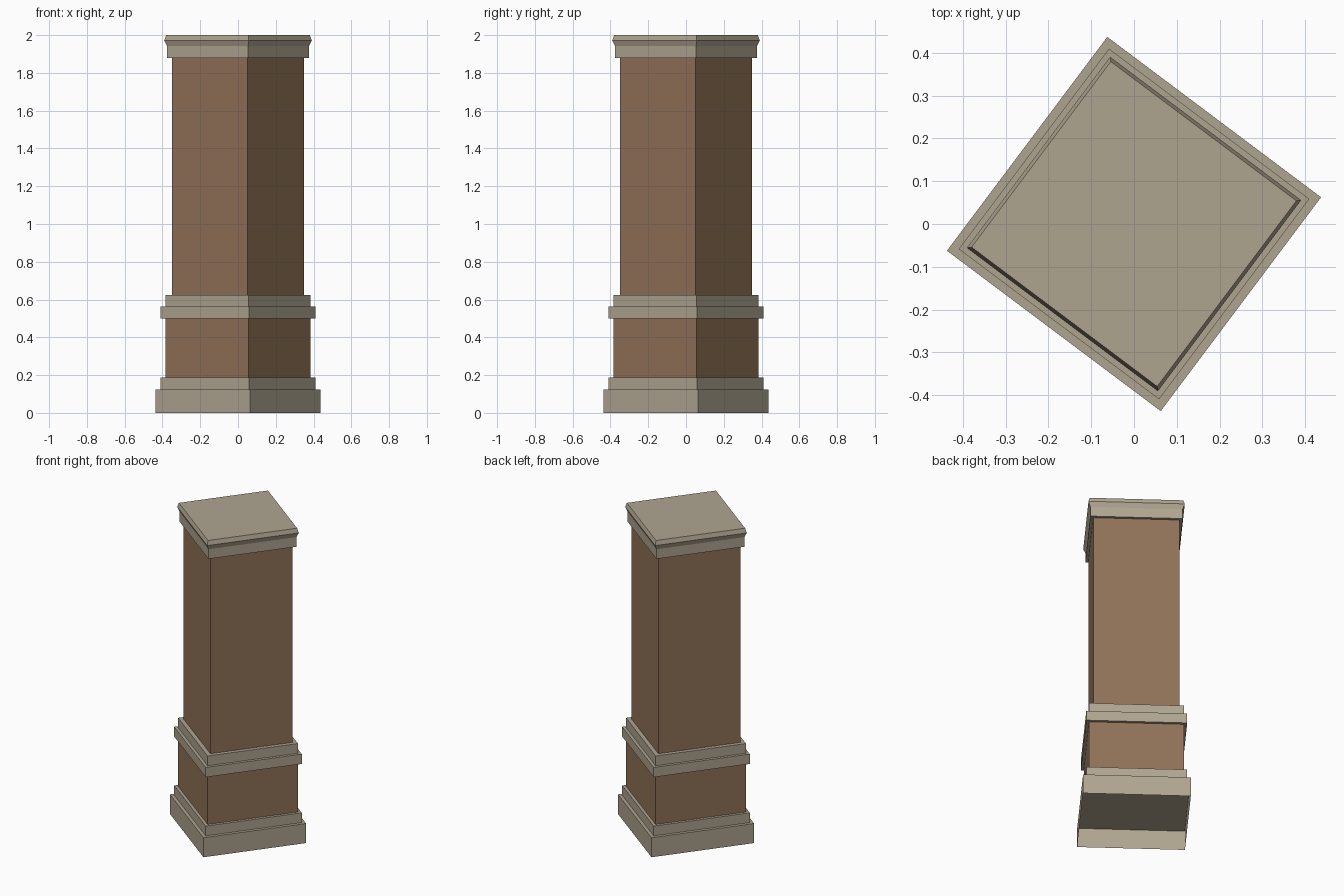
import bpy, bmesh, math

if "Cube" in bpy.data.objects:
    bpy.data.objects.remove(bpy.data.objects["Cube"])

# Corner direction of the turned square (3-4-5 rotation)
ANGLE = math.atan2(1, 7)


def material(name, rgb):
    m = bpy.data.materials.new(name)
    m.diffuse_color = (*rgb, 1)
    m.use_nodes = True
    m.node_tree.nodes["Principled BSDF"].inputs["Base Color"].default_value = m.diffuse_color
    return m


stone = material("pale stone", (0.43, 0.375, 0.28))
brick = material("brown brick", (0.283, 0.170, 0.098))


def square_part(name, mat, levels, bottom=True):
    """Loft turned squares; levels are (half extent along x, height)."""
    bm = bmesh.new()
    rings = []
    for extent, z in levels:
        r = extent / math.cos(ANGLE)
        rings.append([bm.verts.new((r * math.cos(ANGLE + k * math.pi / 2),
                                    r * math.sin(ANGLE + k * math.pi / 2), z))
                      for k in range(4)])
    for a, b in zip(rings, rings[1:]):
        for k in range(4):
            n = (k + 1) % 4
            bm.faces.new((a[k], a[n], b[n], b[k]))
    bm.faces.new(rings[-1])
    if bottom:
        bm.faces.new(rings[0][::-1])
    me = bpy.data.meshes.new(name)
    bm.to_mesh(me)
    bm.free()
    me.materials.append(mat)
    bpy.context.collection.objects.link(bpy.data.objects.new(name, me))


# Plinth: hollow underneath, with a smaller step on top
square_part("plinth", stone, [(0.4375, 0), (0.4375, 0.125)], bottom=False)
square_part("plinth_step", stone, [(0.41, 0.125), (0.41, 0.1875)], bottom=False)

# Lower brick block
square_part("pedestal", brick, [(0.385, 0.1875), (0.385, 0.5)], bottom=False)

# Stepped middle moulding
square_part("middle_band", stone, [(0.41, 0.5), (0.41, 0.5625)])
square_part("middle_step", stone, [(0.385, 0.5625), (0.385, 0.625)], bottom=False)

# Tall brick shaft
square_part("shaft", brick, [(0.35, 0.625), (0.35, 1.88)], bottom=False)

# Cap with a flared and bevelled rim
square_part("cap", stone, [(0.375, 1.88), (0.375, 1.942), (0.391, 1.972), (0.38, 2.0)])
